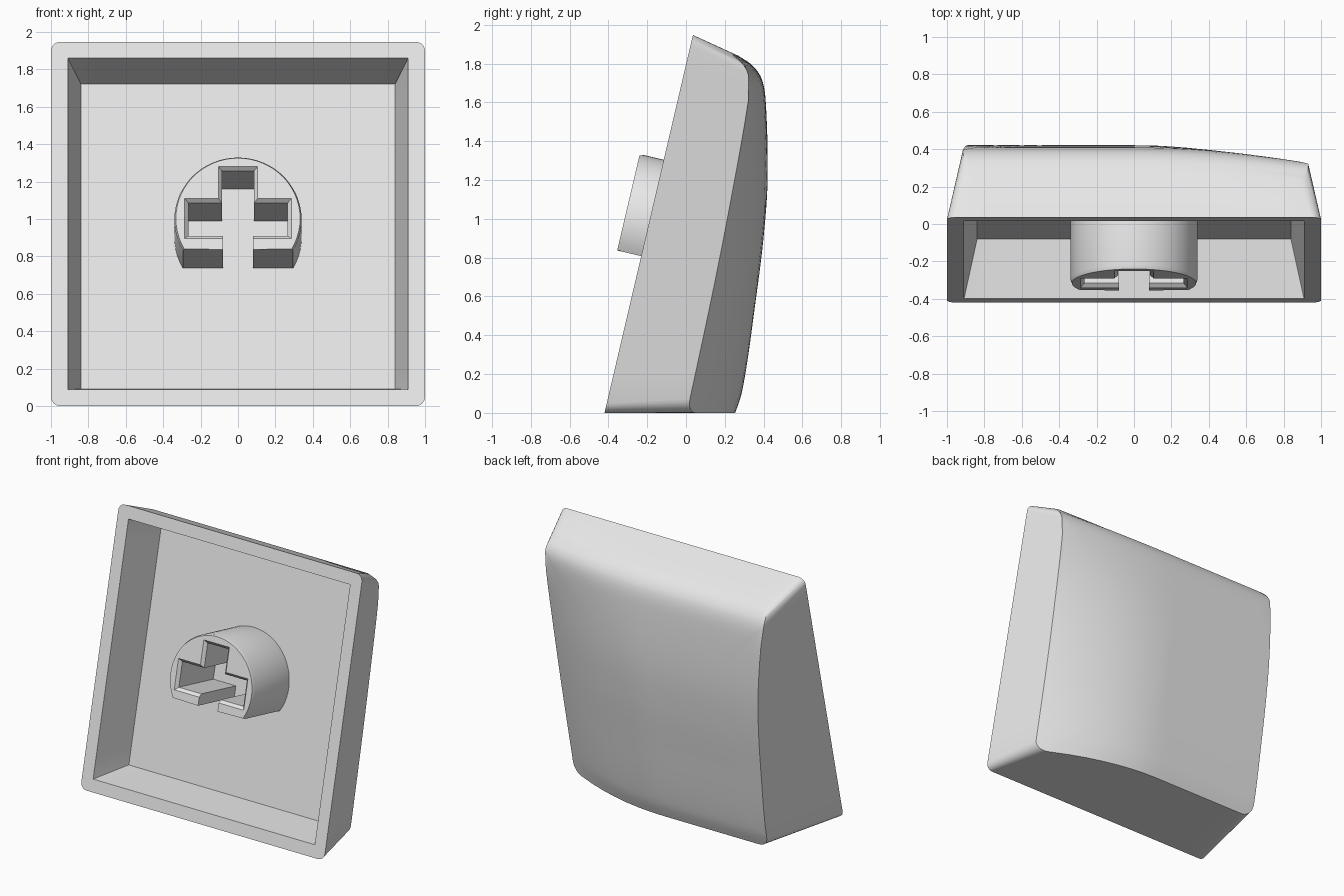
import bpy, bmesh, math
from mathutils import Vector

cube = bpy.data.objects.get("Cube")
if cube:
    bpy.data.objects.remove(cube)

# Local frame: x across, v up along the tilted rim, w depth towards the back
TILT = math.radians(13.17)
S, C = math.sin(TILT), math.cos(TILT)


def place(x, v, w):
    return Vector((x, -0.42 + S * v + C * w, C * v - S * w))


plastic = bpy.data.materials.new("light_grey_plastic")
plastic.use_nodes = True
grey = (0.8, 0.8, 0.8, 1)
plastic.diffuse_color = grey
plastic.node_tree.nodes["Principled BSDF"].inputs["Base Color"].default_value = grey


def loft(name, rings, angle):
    """Skin a list of equal point rings and cap both ends."""
    bm = bmesh.new()
    loops = [[bm.verts.new(place(*p)) for p in ring] for ring in rings]
    n = len(loops[0])
    for a, b in zip(loops, loops[1:]):
        for i in range(n):
            j = (i + 1) % n
            bm.faces.new((a[i], a[j], b[j], b[i]))
    bm.faces.new(loops[0])
    bm.faces.new(loops[-1])
    bmesh.ops.recalc_face_normals(bm, faces=bm.faces)
    mesh = bpy.data.meshes.new(name)
    bm.to_mesh(mesh)
    bm.free()
    obj = bpy.data.objects.new(name, mesh)
    bpy.context.collection.objects.link(obj)
    mesh.materials.append(plastic)
    bpy.ops.object.select_all(action='DESELECT')
    obj.select_set(True)
    bpy.context.view_layer.objects.active = obj
    bpy.ops.object.shade_smooth_by_angle(angle=math.radians(angle))
    return obj


def rounded_rect(half, v0, v1, r, side=14, corner=6):
    centres = [(half - r, v0 + r, -90), (half - r, v1 - r, 0),
               (r - half, v1 - r, 90), (r - half, v0 + r, 180)]
    pts = []
    for k, (cx, cv, start) in enumerate(centres):
        for i in range(corner + 1):
            a = math.radians(start + 90 * i / corner)
            pts.append((cx + r * math.cos(a), cv + r * math.sin(a)))
        nx, nv, ns = centres[(k + 1) % 4]
        a = math.radians(ns)
        end = (nx + r * math.cos(a), nv + r * math.sin(a))
        last = pts[-1]
        for i in range(1, side):
            t = i / side
            pts.append((last[0] + (end[0] - last[0]) * t,
                        last[1] + (end[1] - last[1]) * t))
    return pts


def curve(points, v):
    """Smooth cubic through (v, depth) points."""
    v = min(max(v, points[0][0]), points[-1][0])
    last = len(points) - 1

    def slope(i):
        a, b = points[max(i - 1, 0)], points[min(i + 1, last)]
        return (b[1] - a[1]) / (b[0] - a[0])

    for i in range(last):
        (a, p), (b, q) = points[i], points[i + 1]
        if v <= b:
            d = b - a
            t = (v - a) / d
            return (p * (1 + 2 * t) * (1 - t) ** 2 + q * t * t * (3 - 2 * t)
                    + d * slope(i) * t * (1 - t) ** 2 - d * slope(i + 1) * t * t * (1 - t))


# Back surface: deep on the -x side, falling away towards +x
DEEP = [(0.1, 0.65), (0.28, 0.665), (0.76, 0.625), (1.06, 0.593), (1.36, 0.545),
        (1.74, 0.447), (1.86, 0.397), (1.92, 0.33), (1.95, 0.25)]
SHALLOW = [(0.1, 0.41), (0.9, 0.395), (1.6, 0.365), (1.82, 0.342), (1.9, 0.3), (1.95, 0.22)]


def depth(x, v):
    t = min(max((0.92 - x) / 0.92, 0), 1)
    low = curve(SHALLOW, v)
    return low + (curve(DEEP, v) - low) * (1 - (1 - t) ** 2)


def outline(w):
    return rounded_rect(1 - 0.21 * w, w * S / C, 2 - 0.2 * w, 0.05 + 0.06 * w)


def level(points, w):
    return [(x, v, w) for x, v in points]


# Cap shell: cavity floor, inner wall, rim, tapered outer wall, sculpted back
rim = outline(0)
tip = outline(1)
edge = []
for (x0, v0), (x1, v1) in zip(rim, tip):
    w = 0.4
    for _ in range(40):
        x, v = x0 + (x1 - x0) * w, v0 + (v1 - v0) * w
        w = 0.5 * w + 0.5 * depth(x, v)
    edge.append((x0 + (x1 - x0) * w, v0 + (v1 - v0) * w, w))

rings = [level(rounded_rect(0.84, 0.165, 1.84, 0.003), 0.31),
         level(rounded_rect(0.91, 0.09, 1.91, 0.003), 0),
         level(rim, 0), edge]
for s in (0.985, 0.97, 0.955, 0.94, 0.92, 0.9, 0.87, 0.83, 0.78, 0.7,
          0.6, 0.5, 0.4, 0.3, 0.2, 0.1, 0.03):
    ring = []
    for x, v, _ in edge:
        px, pv = x * s, 1 + (v - 1) * s
        ring.append((px, pv, depth(px, pv)))
    rings.append(ring)
loft("cap_shell", rings, 38)


# Mounting stem: round post with a flat underside and an open cross slot
def stem_ring(w, radius, grow):
    arc = [math.radians(-30 + 240 * i / 40) for i in range(41)]
    pts = [(radius * math.cos(a), max(radius * math.sin(a), -0.17)) for a in arc]
    a, b, c, top = 0.09 + grow, 0.265 + grow, 0.085 + grow, 0.265 + grow
    left = [(-0.08, -0.17), (-0.08, -a), (-b, -a), (-b, a), (-c, a), (-c, top)]
    pts += left + [(-x, v) for x, v in reversed(left)]
    return [(x, 1 + v, w) for x, v in pts]


loft("stem", [stem_ring(0.32, 0.34, 0), stem_ring(-0.105, 0.34, 0),
              stem_ring(-0.127, 0.332, 0.02)], 30)
